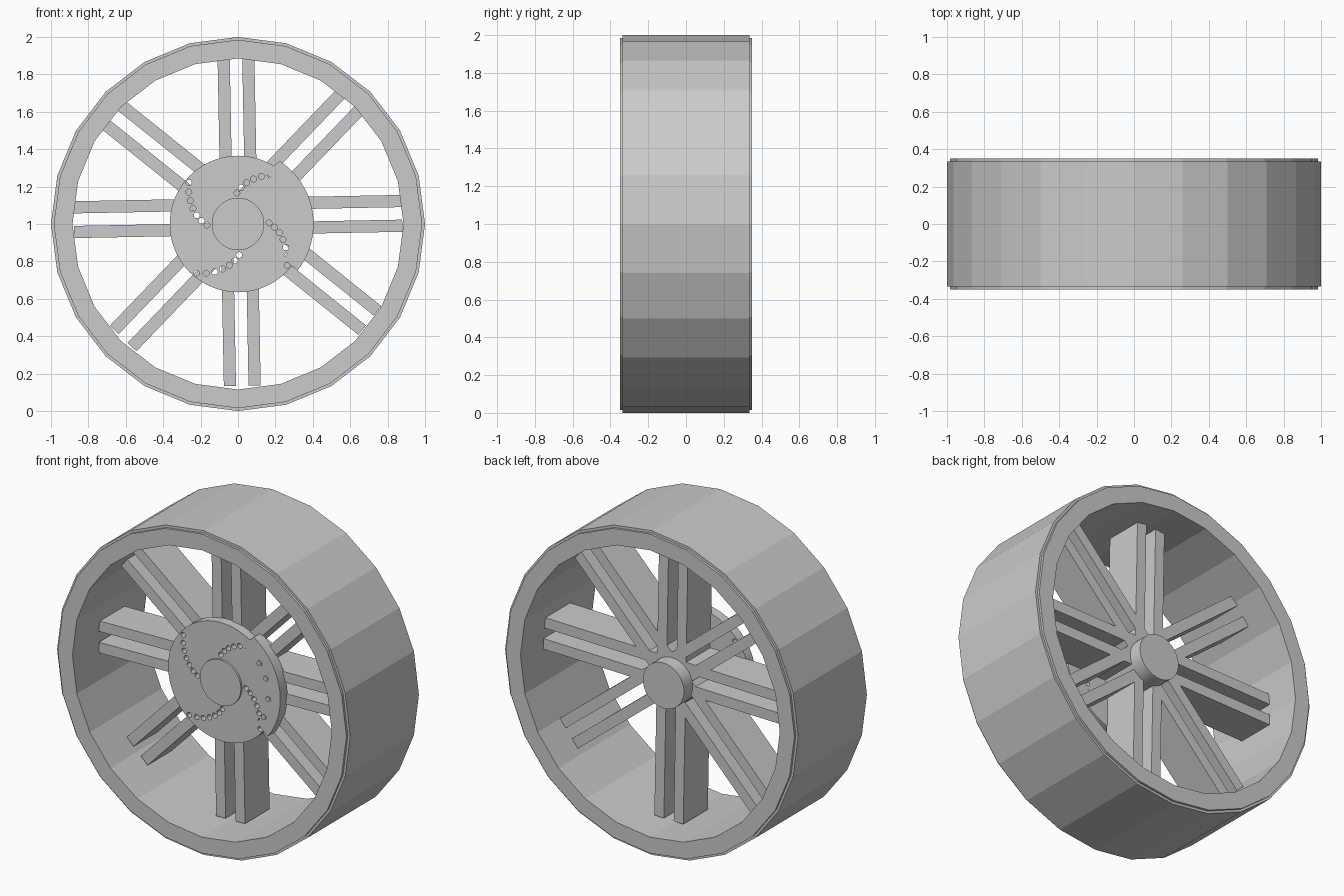
import bpy, bmesh
from math import sin, cos, radians, pi, tau
from mathutils import Matrix, Vector

if "Cube" in bpy.data.objects:
    bpy.data.objects.remove(bpy.data.objects["Cube"], do_unlink=True)

metal = bpy.data.materials.new("grey_metal")
metal.use_nodes = True
metal.diffuse_color = (0.6, 0.6, 0.6, 1)
metal.node_tree.nodes["Principled BSDF"].inputs["Base Color"].default_value = (0.6, 0.6, 0.6, 1)

AXLE = Vector((0, 0, 1))


def finish(name, bm, smooth=False):
    bmesh.ops.recalc_face_normals(bm, faces=bm.faces)
    mesh = bpy.data.meshes.new(name)
    bm.to_mesh(mesh)
    bm.free()
    mesh.materials.append(metal)
    obj = bpy.data.objects.new(name, mesh)
    obj.location = AXLE
    bpy.context.collection.objects.link(obj)
    if smooth:
        bpy.ops.object.select_all(action='DESELECT')
        obj.select_set(True)
        bpy.context.view_layer.objects.active = obj
        bpy.ops.object.shade_smooth_by_angle(angle=radians(30))
    return obj


def ring(name, profile, sides):
    """Turn a closed (radius, y) profile around the axle."""
    bm = bmesh.new()
    loops = []
    for i in range(sides):
        a = tau * i / sides
        loops.append([bm.verts.new((r * sin(a), y, r * cos(a))) for r, y in profile])
    n = len(profile)
    for i in range(sides):
        p, q = loops[i], loops[(i + 1) % sides]
        for j in range(n):
            k = (j + 1) % n
            bm.faces.new((p[j], p[k], q[k], q[j]))
    return finish(name, bm)


def add_cylinder(bm, radius, y0, y1, sides, x=0, z=0):
    m = Matrix.Translation((x, (y0 + y1) / 2, z)) @ Matrix.Rotation(pi / 2, 4, 'X')
    bmesh.ops.create_cone(bm, cap_ends=True, segments=sides, radius1=radius,
                          radius2=radius, depth=y1 - y0, matrix=m)


# Faceted rim with a small step at each lip
half = [(0.885, 0.35), (0.985, 0.35), (0.985, 0.335), (1.0, 0.335)]
ring("rim", half + [(r, -y) for r, y in reversed(half)], 24)

# Hub through the centre
bm = bmesh.new()
add_cylinder(bm, 0.14, -0.172, 0.22, 48)
finish("hub", bm, True)

# Paired spokes: each pair crosses the wheel (angle, centre x, centre z)
for n, (angle, cx, cz) in enumerate([(1.1, 0, 0.04), (46.2, -0.007, 0.021),
                                     (91.1, 0.006, 0.012), (141.3, 0.02, 0.033)]):
    bm = bmesh.new()
    for side in (-1, 1):
        m = (Matrix.Translation((cx, 0.015, cz))
             @ Matrix.Rotation(-radians(angle), 4, 'Y')
             @ Matrix.Translation((0, 0, side * 0.066))
             @ Matrix.Diagonal((1.755, 0.24, 0.065, 1)))
        bmesh.ops.create_cube(bm, size=1, matrix=m)
    finish(f"spoke_pair_{n + 1}", bm)

# Brake disc with four curved arms of drilled holes
bm = bmesh.new()
add_cylinder(bm, 0.365, -0.16, -0.1, 72)
disc = finish("brake_disc", bm)

bm = bmesh.new()
for arm in range(4):
    for i in range(7):
        r = 0.166 + 0.0295 * i
        a = radians(90 * arm + 2 - 7 * i)
        add_cylinder(bm, 0.016, -0.25, 0.0, 12, r * cos(a), r * sin(a))
cutter = finish("hole_cutter", bm)
cutter.hide_render = True

cut = disc.modifiers.new("holes", 'BOOLEAN')
cut.operation = 'DIFFERENCE'
cut.solver = 'EXACT'
cut.object = cutter
bpy.context.view_layer.update()
bpy.ops.object.select_all(action='DESELECT')
disc.select_set(True)
bpy.context.view_layer.objects.active = disc
bpy.ops.object.modifier_apply(modifier="holes")
bpy.data.objects.remove(cutter, do_unlink=True)
bpy.ops.object.shade_smooth_by_angle(angle=radians(31))

# Caliper: an arc hugging the disc's edge, with a slanted upper end
bm = bmesh.new()
STEPS = 24
sections = []
for i in range(STEPS + 1):
    t = i / STEPS
    section = []
    for r, start, end in ((0.305, 62.5, -37), (0.404, 56.5, -38)):
        a = radians(start + (end - start) * t)
        section += [bm.verts.new((r * cos(a), y, r * sin(a))) for y in (-0.165, -0.095)]
    a0, a1, b0, b1 = section
    sections.append((a0, a1, b1, b0))
for p, q in zip(sections, sections[1:]):
    for j in range(4):
        k = (j + 1) % 4
        bm.faces.new((p[j], p[k], q[k], q[j]))
bm.faces.new(sections[0])
bm.faces.new(sections[-1])
finish("caliper", bm, True)

# Caliper bolts
bm = bmesh.new()
for angle in (35.5, 19, -3, -25):
    a = radians(angle)
    add_cylinder(bm, 0.016, -0.172, -0.1, 12, 0.323 * cos(a), 0.323 * sin(a))
finish("caliper_bolts", bm, True)
